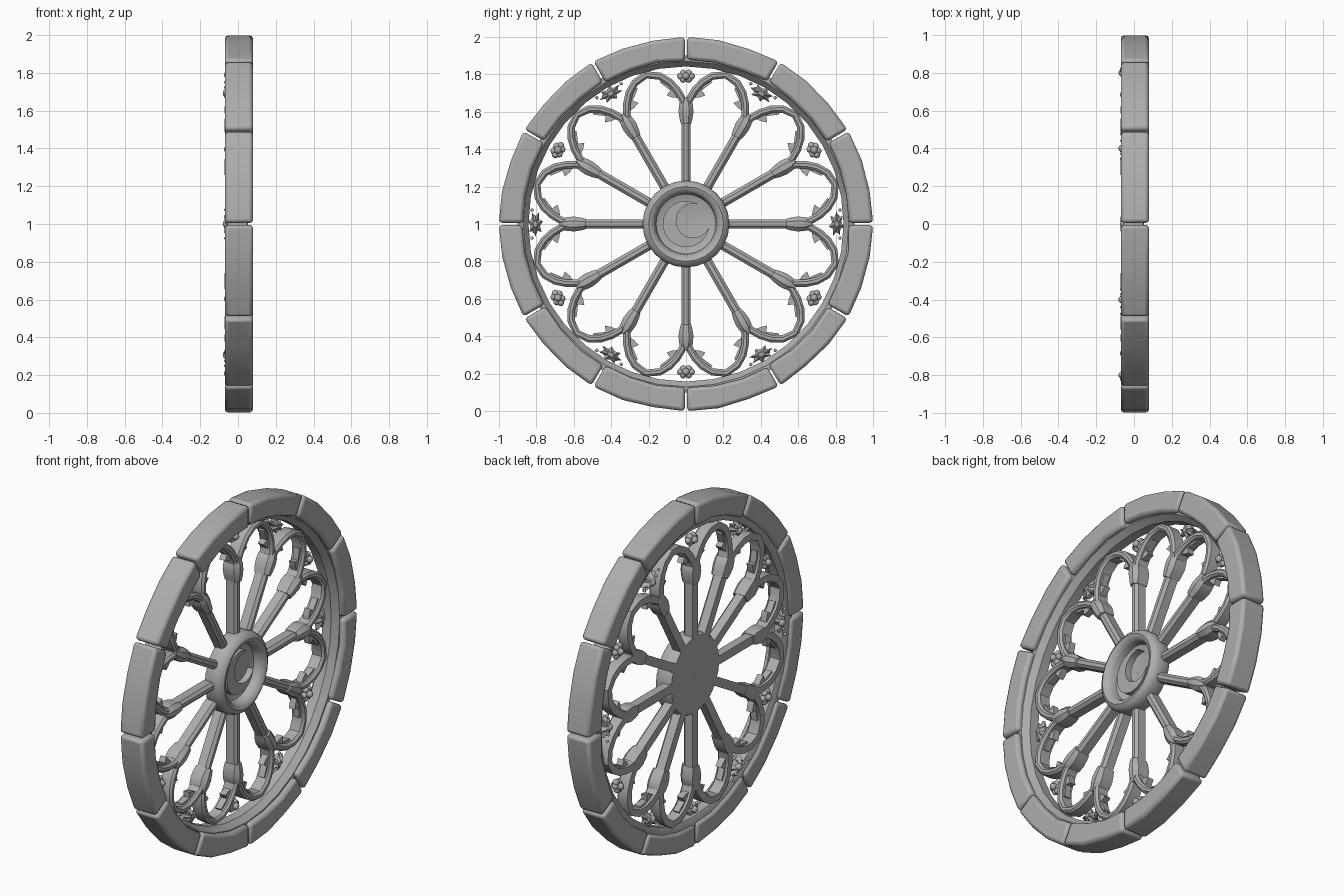
import bpy, bmesh, math, random
from math import sin, cos, radians
from mathutils import Vector

random.seed(4)
cube = bpy.data.objects.get("Cube")
if cube:
    bpy.data.objects.remove(cube)

stone = bpy.data.materials.new("grey stone")
stone.use_nodes = True
GREY = (0.42, 0.42, 0.42, 1)
stone.diffuse_color = GREY
stone.node_tree.nodes["Principled BSDF"].inputs["Base Color"].default_value = GREY


def finish(name, bm, angle=35):
    bmesh.ops.recalc_face_normals(bm, faces=bm.faces)
    mesh = bpy.data.meshes.new(name)
    bm.to_mesh(mesh)
    bm.free()
    mesh.materials.append(stone)
    mesh.shade_smooth()
    mesh.set_sharp_from_angle(angle=radians(angle))
    obj = bpy.data.objects.new(name, mesh)
    bpy.context.scene.collection.objects.link(obj)
    return obj


def polar(x, r, deg):
    """Point in the wheel's plane, measured from its centre."""
    a = radians(deg)
    return Vector((x, r * cos(a), 1 + r * sin(a)))


def local(x, u, v, deg):
    """Point at u outwards and v sideways from a ray at the given angle."""
    a = radians(deg)
    return Vector((x, u * cos(a) - v * sin(a), 1 + u * sin(a) + v * cos(a)))


def loft(bm, sections, closed=False):
    """Join equal cross-sections with quads, capping open ends."""
    rows = [[bm.verts.new(p) for p in s] for s in sections]
    n = len(rows[0])
    for i in range(len(rows) - (0 if closed else 1)):
        a, b = rows[i], rows[(i + 1) % len(rows)]
        for j in range(n):
            k = (j + 1) % n
            bm.faces.new((a[j], a[k], b[k], b[j]))
    if not closed:
        bm.faces.new(rows[0])
        bm.faces.new(rows[-1][::-1])


def bar_section(w, back, front):
    """Hexagonal bar profile as (sideways, x), with a narrow front face."""
    return [(-w, back), (w, back), (w, front - w * .6), (w * .4, front),
            (-w * .4, front), (-w, front - w * .6)]


# Outer ring: twelve rounded stone blocks
for i in range(12):
    bm = bmesh.new()
    rows = []
    for j in range(4):
        deg = i * 30 + 0.35 + j * 29.3 / 3
        ro = 1.0 - random.uniform(0, .008) * (j % 3 > 0)
        ri = .875 + random.uniform(-.006, .006)
        rows.append([polar(-.07, ri, deg), polar(.08, ri, deg),
                     polar(.08, ro, deg), polar(-.07, ro, deg)])
    loft(bm, rows)
    block = finish("ring_block_%d" % (i + 1), bm)
    bev = block.modifiers.new("rounded edges", 'BEVEL')
    bev.width = .018
    bev.segments = 2
    bev.limit_method = 'ANGLE'
    bev.angle_limit = radians(50)

# Inner moulding behind the blocks
bm = bmesh.new()
profile = [(-.055, .9), (-.055, .87), (-.04, .842), (.015, .842), (.05, .87), (.05, .9)]
loft(bm, [[polar(x, r, d) for x, r in profile] for d in range(0, 360, 10)], True)
finish("inner_moulding", bm)

# Spokes with flared capitals
for i in range(12):
    deg = i * 30
    bm = bmesh.new()
    loft(bm, [[local(x, u, v, deg) for v, x in bar_section(.025, -.06, .005)]
              for u in (.19, .58)])
    finish("spoke_%d" % (i + 1), bm)
    bm = bmesh.new()
    loft(bm, [[local(x, u, v, deg) for v, x in bar_section(w, -.055 - w * .4, w * .6)]
              for u, w in ((.535, .027), (.56, .034), (.60, .04), (.64, .036), (.675, .012))])
    finish("capital_%d" % (i + 1), bm)

# Petal arches with pointed cusps
half = [(.595, .148), (.645, .155), (.70, .14), (.755, .112), (.80, .068), (.825, 0)]
path = [Vector(p) for p in half] + [Vector((u, -v)) for u, v in half[-2::-1]]
for i in range(12):
    deg = i * 30 + 15
    bm = bmesh.new()
    rows = []
    for j, p in enumerate(path):
        t = path[min(j + 1, len(path) - 1)] - path[max(j - 1, 0)]
        side = Vector((-t.y, t.x)).normalized()
        rows.append([local(x, *(p + side * s), deg)
                     for s, x in bar_section(.02, -.065, .01)])
    loft(bm, rows)
    finish("petal_arch_%d" % (i + 1), bm)
    bm = bmesh.new()
    for s in (1, -1):
        outline = [(.655, .15), (.672, .105), (.69, .078), (.712, .104), (.738, .083),
                   (.765, .062), (.785, .08), (.75, .115), (.7, .142)]
        loft(bm, [[local(x, u, v * s, deg) for u, v in outline] for x in (-.05, -.012)])
    finish("petal_cusps_%d" % (i + 1), bm)

# Hub: flat back, rounded rim and recessed floor
bm = bmesh.new()
profile = [(-.06, .001), (-.06, .222), (-.045, .232), (.015, .232), (.04, .222), (.052, .2),
           (.045, .178), (.02, .165), (-.01, .16), (-.022, .13), (-.022, .001)]
loft(bm, [[polar(x, r, d) for x, r in profile] for d in range(0, 360, 15)], True)
finish("hub", bm, 45)

# Crescent in the hub, opening up and towards +y
R, r, d, opening = .125, .092, .043, 25
a = (R * R - r * r + d * d) / (2 * d)
h = math.sqrt(R * R - a * a)
reach_out = 180 - math.degrees(math.atan2(h, a))
reach_in = 180 - math.degrees(math.atan2(h, a - d))
shift = polar(0, d, opening) - Vector((0, 0, 1))
bm = bmesh.new()
rows = []
for j in range(15):
    t = (j - 7) / 7 * .97
    back = opening + 180
    o = [polar(x, R, back + t * reach_out) for x in (-.03, .015)]
    n = [polar(x, r, back + t * reach_in) + shift for x in (.015, -.03)]
    rows.append(o + n)
loft(bm, rows)
finish("crescent", bm)


def ball(bm, centre, size):
    made = bmesh.ops.create_icosphere(bm, subdivisions=2, radius=size)
    bmesh.ops.translate(bm, verts=made["verts"], vec=centre)


# Ornaments between arches and ring: lobed buds alternating with spiky leaves
for i in range(12):
    deg = i * 30
    bm = bmesh.new()
    if i % 2:
        for k in range(6):
            q = radians(k * 60)
            ball(bm, local(-.035, .79 + .019 * sin(q), .029 * cos(q), deg), .019)
        for x in (-.055, -.015):
            ball(bm, local(x, .79, 0, deg), .02)
        finish("bud_%d" % i, bm, 60)
    else:
        rim = []
        for k in range(14):
            q = radians(k * 360 / 14)
            s = 1 if k % 2 == 0 else .6
            rim.append((.805 + .042 * s * sin(q), .068 * s * cos(q)))
        loft(bm, [[local(x, .805 + (u - .805) * s, v * s, deg) for u, v in rim]
                  for x, s in ((-.07, .35), (-.045, 1), (-.03, 1), (-.01, .35))])
        for v in (-.075, -.04, .04, .075):
            ball(bm, local(-.065, .8 + abs(v) * .3, v, deg), .009)
        ball(bm, local(-.06, .8, 0, deg), .022)
        finish("leaf_%d" % i, bm)
